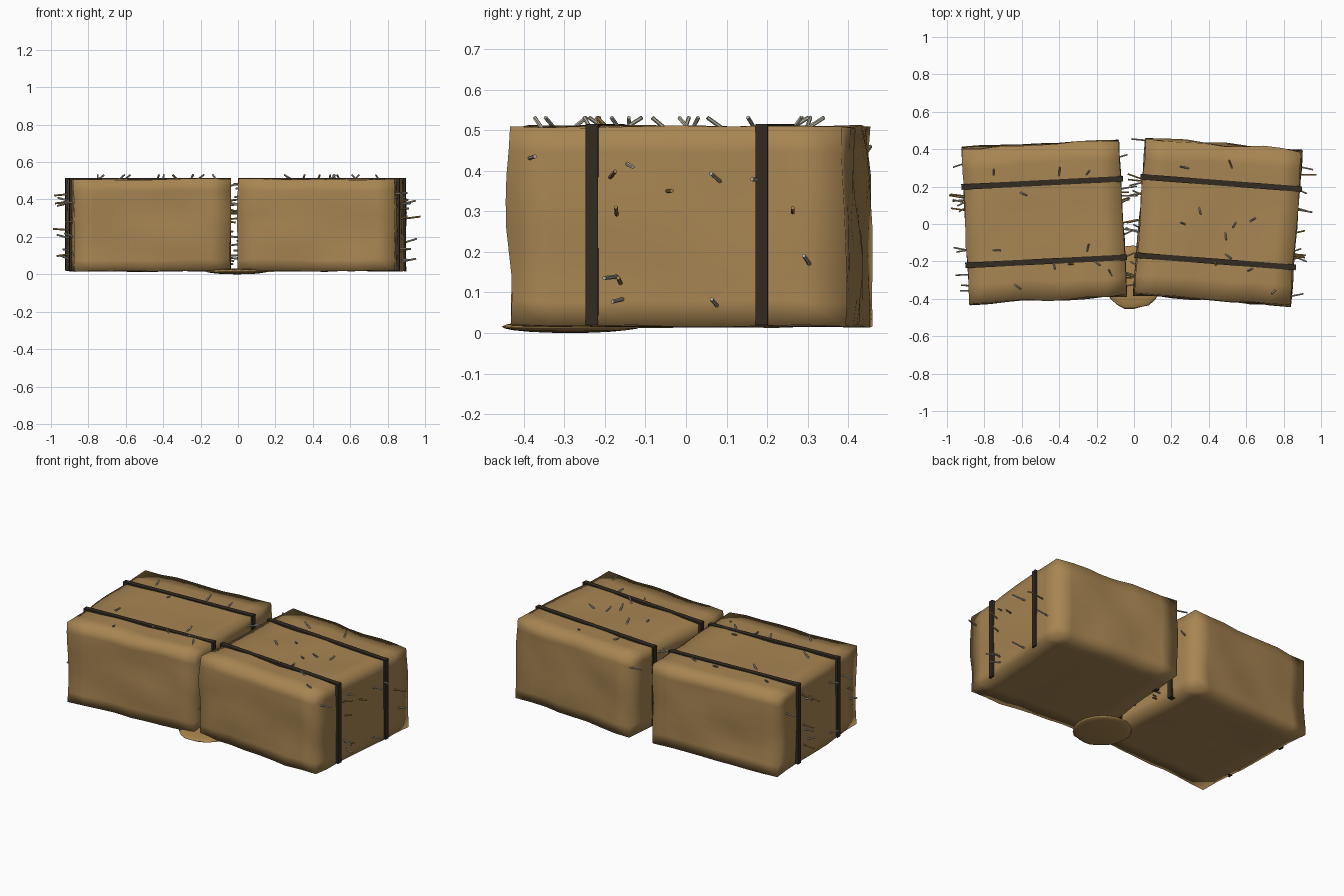
import bpy, bmesh, math, random
from mathutils import Vector, Matrix, noise

if "Cube" in bpy.data.objects:
    bpy.data.objects.remove(bpy.data.objects["Cube"])

random.seed(4)


def material(name, rgb):
    m = bpy.data.materials.new(name)
    m.diffuse_color = (*rgb, 1)
    m.use_nodes = True
    m.node_tree.nodes["Principled BSDF"].inputs["Base Color"].default_value = m.diffuse_color
    return m


HAY = material("hay brown", (0.39, 0.235, 0.085))
TWINE = material("dark strap", (0.033, 0.024, 0.016))
PALE = material("pale straw", (0.46, 0.42, 0.34))
GOLD = material("golden straw", (0.40, 0.235, 0.075))


def make_object(name, bm, mats, matrix=Matrix(), smooth=False):
    me = bpy.data.meshes.new(name)
    bm.to_mesh(me)
    bm.free()
    for m in mats:
        me.materials.append(m)
    for p in me.polygons:
        p.use_smooth = smooth
    ob = bpy.data.objects.new(name, me)
    ob.matrix_world = matrix
    bpy.context.collection.objects.link(ob)
    return ob


HX, HY, Z0, Z1 = 0.42, 0.415, 0.017, 0.508


# Lumpy bale: a gridded box, gently displaced, with soft shading
def bale(name, matrix, seed):
    bm = bmesh.new()
    bmesh.ops.create_cube(bm, size=2)
    bmesh.ops.subdivide_edges(bm, edges=bm.edges[:], cuts=7, use_grid_fill=True)
    for v in bm.verts:
        d = v.co.copy()
        p = Vector((d.x * HX, d.y * HY, (Z0 + Z1) / 2 + d.z * (Z1 - Z0) / 2))
        n = noise.noise_vector(p * 5 + Vector((seed, seed * 2, 0)))
        p += Vector((n.x * 0.012, n.y * 0.020, n.z * 0.009))
        v.co = p
    bmesh.ops.recalc_face_normals(bm, faces=bm.faces[:])
    make_object(name, bm, [HAY], matrix, True)


# Strap: a flat band over the top and down both ends
def strap(name, matrix, y):
    bm = bmesh.new()
    w, o, i = 0.015, HX + 0.013, HX - 0.02
    prof = [(-o, 0.02), (-o, 0.516), (o, 0.516), (o, 0.02),
            (i, 0.02), (i, 0.485), (-i, 0.485), (-i, 0.02)]
    a = [bm.verts.new((x, y - w, z)) for x, z in prof]
    b = [bm.verts.new((x, y + w, z)) for x, z in prof]
    for k in range(8):
        j = (k + 1) % 8
        bm.faces.new((a[k], a[j], b[j], b[k]))
    for q in ((0, 1, 6, 7), (1, 2, 5, 6), (2, 3, 4, 5)):
        bm.faces.new([a[k] for k in q])
        bm.faces.new([b[k] for k in reversed(q)])
    bmesh.ops.recalc_face_normals(bm, faces=bm.faces[:])
    make_object(name, bm, [TWINE], matrix)


# Straw: one thin stalk between two points
def stalk(bm, p, q, gold, r=0.005):
    d = q - p
    m = Matrix.Translation((p + q) / 2) @ d.to_track_quat('Z', 'Y').to_matrix().to_4x4()
    res = bmesh.ops.create_cone(bm, cap_ends=True, segments=6, radius1=r, radius2=r,
                                depth=d.length, matrix=m)
    for f in {f for v in res["verts"] for f in v.link_faces}:
        f.material_index = int(gold)


END_SPOTS = [(-.37, .43), (-.17, .38), (-.13, .42), (-.03, .35), (.11, .37), (.21, .375),
             (-.15, .285), (-.145, .14), (-.14, .12), (-.13, .085), (.10, .065),
             (.285, .295), (.33, .165)]
TOP_SPOTS = {
    "left": [(-.75, .27), (-.40, .27), (-.25, .27), (-.60, .165), (-.74, -.14), (-.63, -.33),
             (-.43, -.21), (-.33, -.215), (-.25, -.14), (-.21, -.2), (-.12, -.27)],
    "right": [(.28, .30), (.52, .31), (.35, .08), (.27, 0), (.49, -.06), (.54, 0), (.63, .02),
              (.43, -.2), (.5, -.17), (.63, -.24), (.75, -.36)]}

BALES = {"left": (-0.48, 0.01, 2.9), "right": (0.45, 0.01, -4.4)}

for seed, (side, (cx, cy, ang)) in enumerate(BALES.items()):
    M = Matrix.Translation((cx, cy, 0)) @ Matrix.Rotation(math.radians(ang), 4, 'Z')
    bale(side + "_bale", M, 3.3 + seed * 7)
    for label, y in (("front", -0.21), ("back", 0.21)):
        strap(f"{side}_{label}_strap", M, y)
    # stalks poking out of both ends
    bm = bmesh.new()
    for s in (-1, 1):
        for k, (y, z) in enumerate(END_SPOTS):
            if (s, side) != (1, "right"):
                y = -y + random.uniform(-.06, .06)
                z = min(.46, max(.05, z + random.uniform(-.06, .06)))
            out = random.uniform(.03, .085)
            p = Vector((s * (HX - .02), y, z))
            q = Vector((s * (HX + out), y + random.uniform(-.03, .03),
                        z + random.uniform(-.02, .03)))
            stalk(bm, p, q, k % 5 in (1, 3))
    make_object(side + "_end_straw", bm, [PALE, GOLD], M)
    # stalks lying half sunk in the top
    bm = bmesh.new()
    for k, (x, y) in enumerate(TOP_SPOTS[side]):
        a = random.uniform(0, 2 * math.pi)
        h = Vector((math.cos(a), math.sin(a), 0)) * random.uniform(.018, .035)
        c = Vector((x, y, .512))
        stalk(bm, c - h - Vector((0, 0, .02)), c + h + Vector((0, 0, .02)), k == 7)
    make_object(side + "_top_straw", bm, [PALE, GOLD])

# Flat heap of loose hay between the bales
bm = bmesh.new()
bmesh.ops.create_uvsphere(bm, u_segments=24, v_segments=10, radius=1)
for v in bm.verts:
    wob = 1 + 0.05 * noise.noise(v.co * 2)
    v.co = Vector((v.co.x * .165 * wob - .005, v.co.y * .17 * wob - .285, v.co.z * .016 + .016))
make_object("loose_hay", bm, [GOLD], smooth=True)
